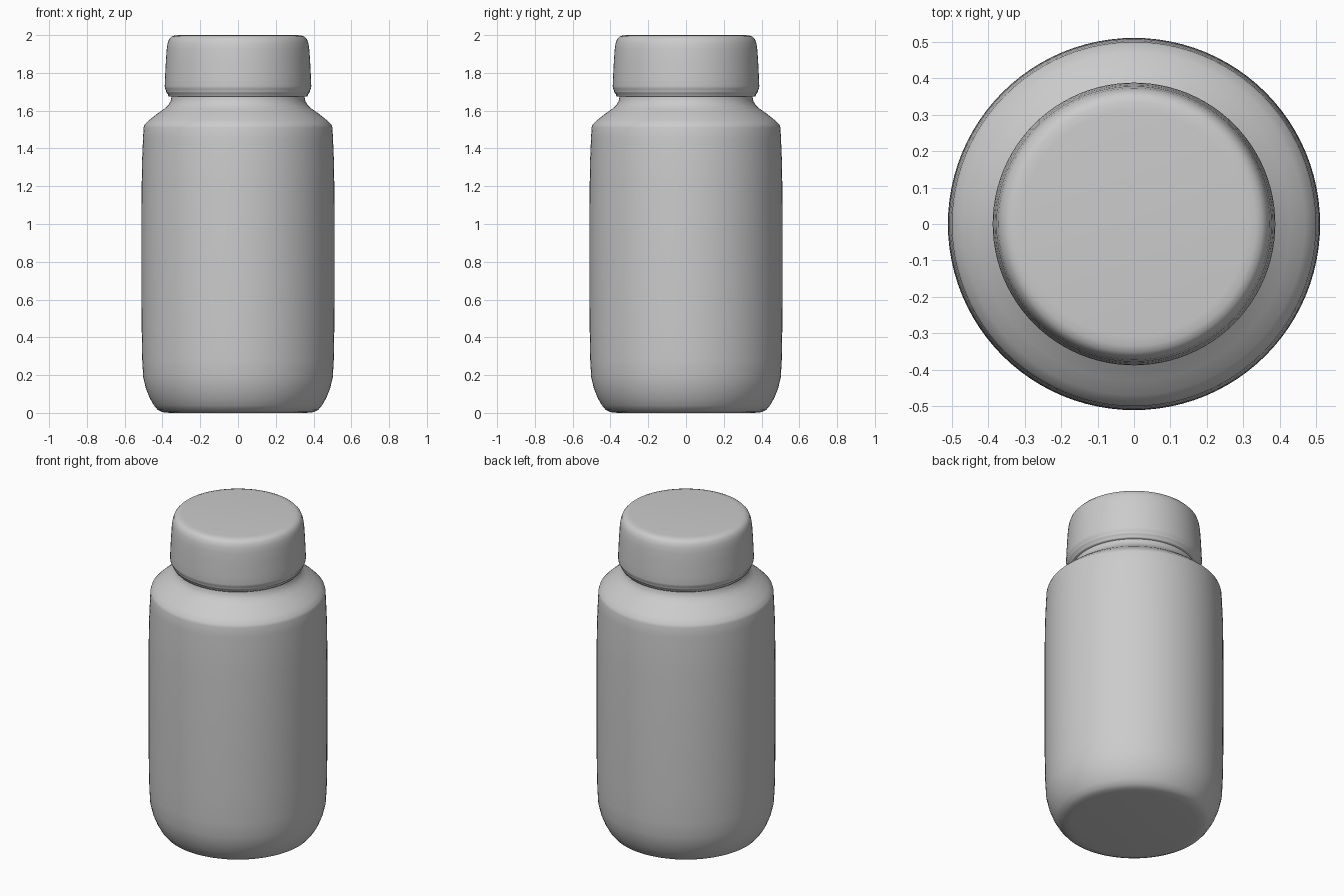
import bpy, bmesh, math

cube = bpy.data.objects.get("Cube")
if cube:
    bpy.data.objects.remove(cube, do_unlink=True)

SEGMENTS = 96

grey = bpy.data.materials.new("plain grey")
grey.use_nodes = True
colour = (0.6, 0.6, 0.6, 1)
grey.diffuse_color = colour
grey.node_tree.nodes["Principled BSDF"].inputs["Base Color"].default_value = colour


def lathe(name, profile, sharp_angle):
    """Spin (radius, height) points around z; both ends close on the axis."""
    bm = bmesh.new()
    verts = [bm.verts.new((r, 0, z)) for r, z in profile]
    edges = [bm.edges.new(pair) for pair in zip(verts, verts[1:])]
    bmesh.ops.spin(bm, geom=verts + edges, cent=(0, 0, 0), axis=(0, 0, 1),
                   angle=math.tau, steps=SEGMENTS, use_merge=True)
    bmesh.ops.remove_doubles(bm, verts=bm.verts, dist=0.0001)
    bmesh.ops.recalc_face_normals(bm, faces=bm.faces)
    mesh = bpy.data.meshes.new(name)
    bm.to_mesh(mesh)
    bm.free()
    mesh.materials.append(grey)
    obj = bpy.data.objects.new(name, mesh)
    bpy.context.collection.objects.link(obj)
    bpy.ops.object.select_all(action="DESELECT")
    obj.select_set(True)
    bpy.context.view_layer.objects.active = obj
    bpy.ops.object.shade_smooth_by_angle(angle=math.radians(sharp_angle))
    return obj


# Bottle body: flat base, rounded heel, slightly bulging wall, sloped shoulder, neck
lathe("bottle_body", [
    (0, 0), (0.36, 0), (0.40, 0.004), (0.425, 0.016), (0.445, 0.04),
    (0.468, 0.08), (0.488, 0.13), (0.502, 0.19), (0.507, 0.28), (0.51, 0.45),
    (0.511, 0.85), (0.51, 1.2), (0.508, 1.33), (0.503, 1.45), (0.50, 1.51),
    (0.495, 1.525), (0.47, 1.55), (0.43, 1.582), (0.39, 1.61), (0.368, 1.63),
    (0.357, 1.65), (0.353, 1.67), (0.352, 1.72), (0, 1.72)], 40)

# Screw cap: grooved lower band, tapered side, rounded top edge
lathe("cap", [
    (0, 1.674), (0.365, 1.674), (0.369, 1.678), (0.370, 1.688), (0.378, 1.694),
    (0.381, 1.702), (0.381, 1.708), (0.387, 1.716), (0.388, 1.73),
    (0.386, 1.78), (0.382, 1.86), (0.378, 1.92), (0.373, 1.955),
    (0.365, 1.978), (0.352, 1.992), (0.335, 1.998), (0.31, 2.0), (0, 2.0)], 60)
